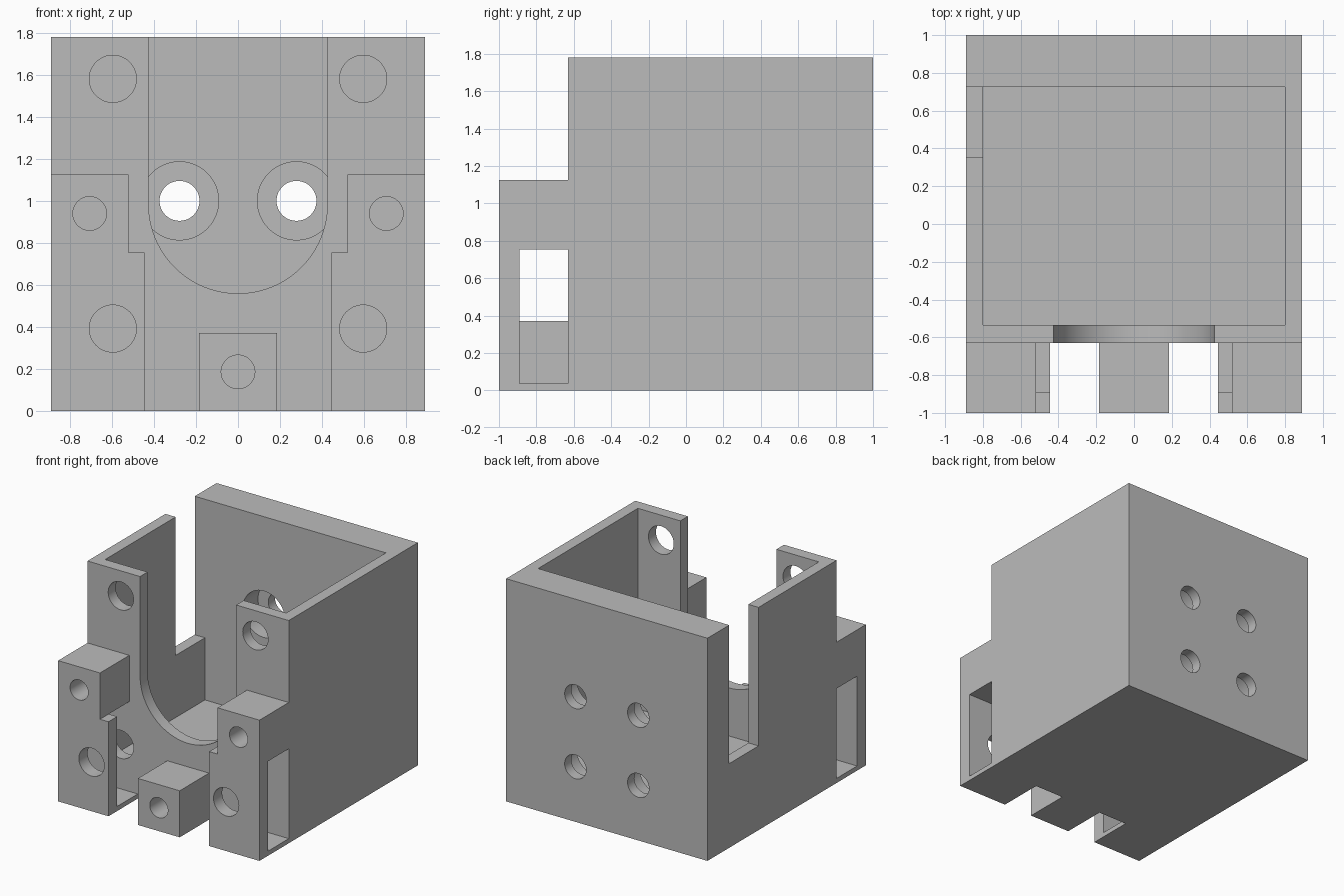
import bpy, bmesh
from math import sin, cos, pi

cube = bpy.data.objects.get("Cube")
if cube:
    bpy.data.objects.remove(cube, do_unlink=True)

grey = bpy.data.materials.new("light grey")
grey.use_nodes = True
GREY = (0.5, 0.5, 0.5, 1)
grey.diffuse_color = GREY
grey.node_tree.nodes["Principled BSDF"].inputs["Base Color"].default_value = GREY


def prism(name, points, y0, y1):
    """Extrude an x-z outline from y0 to y1."""
    bm = bmesh.new()
    face = bm.faces.new([bm.verts.new((x, y0, z)) for x, z in points])
    grown = bmesh.ops.extrude_face_region(bm, geom=[face])
    verts = [v for v in grown["geom"] if isinstance(v, bmesh.types.BMVert)]
    bmesh.ops.translate(bm, verts=verts, vec=(0, y1 - y0, 0))
    bmesh.ops.recalc_face_normals(bm, faces=bm.faces)
    mesh = bpy.data.meshes.new(name)
    bm.to_mesh(mesh)
    bm.free()
    mesh.materials.append(grey)
    obj = bpy.data.objects.new(name, mesh)
    bpy.context.collection.objects.link(obj)
    return obj


def box(name, x0, x1, y0, y1, z0, z1):
    return prism(name, [(x0, z0), (x1, z0), (x1, z1), (x0, z1)], y0, y1)


def arc(x, z, r, start, end, steps):
    span = end - start
    return [(x + r * cos(start + span * i / steps),
             z + r * sin(start + span * i / steps)) for i in range(steps + 1)]


def rod(name, x, z, r, y0, y1):
    return prism(name, arc(x, z, r, 0, 2 * pi, 48)[:-1], y0, y1)


def combine(tool, operation):
    """Join a solid to the housing, or cut it away."""
    mod = housing.modifiers.new(tool.name, 'BOOLEAN')
    mod.operation = operation
    mod.solver = 'EXACT'
    mod.object = tool
    bpy.ops.object.modifier_apply(modifier=mod.name)
    bpy.data.objects.remove(tool, do_unlink=True)


W, FRONT, WALL, BACK, TOP = 0.89, -1.0, -0.63, 1.0, 1.78
INNER_FRONT, INNER_BACK, INNER_W = -0.535, 0.725, 0.8

# Open-topped housing
housing = box("housing", -W, W, WALL, BACK, 0, TOP)
bpy.context.view_layer.objects.active = housing
housing.select_set(True)
combine(box("cavity", -INNER_W, INNER_W, INNER_FRONT, INNER_BACK, 0.176, 2), 'DIFFERENCE')

# Front mounts: stepped side arms and a lower middle block
for side in (-1, 1):
    outline = [(W, 0), (W, 1.125), (0.52, 1.125), (0.52, 0.755), (0.445, 0.755), (0.445, 0)]
    combine(prism("side_mount", [(side * x, z) for x, z in outline], FRONT, -0.58), 'UNION')
combine(box("lower_mount", -0.185, 0.185, FRONT, -0.58, 0, 0.372), 'UNION')

# Pockets behind the lower side plates
for side in (-1, 1):
    x0, x1 = sorted((side * 0.4, side * 1.0))
    combine(box("side_pocket", x0, x1, -0.89, WALL, 0.037, 0.755), 'DIFFERENCE')

# Round-bottomed opening in the front wall
R = 0.425
opening = arc(0, 0.985, R, pi, 2 * pi, 40) + [(R, 2), (-R, 2)]
combine(prism("front_opening", opening, -0.8, -0.4), 'DIFFERENCE')

# Tall slot in the right wall beside the back wall
combine(box("side_slot", -1, -0.7, 0.355, INNER_BACK, 0.673, 2), 'DIFFERENCE')

# Screw holes
for side in (-1, 1):
    for z in (0.393, 1.58):
        combine(rod("corner_hole", side * 0.595, z, 0.112, -1.1, -0.4), 'DIFFERENCE')
    for z in (0.44, 1.0):
        combine(rod("counterbore", side * 0.278, z, 0.186, 0.6, 0.915), 'DIFFERENCE')
        combine(rod("back_hole", side * 0.278, z, 0.095, 0.8, 1.1), 'DIFFERENCE')
for x, z in ((-0.705, 0.94), (0.705, 0.94), (0, 0.187)):
    combine(rod("mount_hole", x, z, 0.08, -1.1, -0.64), 'DIFFERENCE')

bpy.ops.object.shade_smooth_by_angle(angle=pi / 6)
